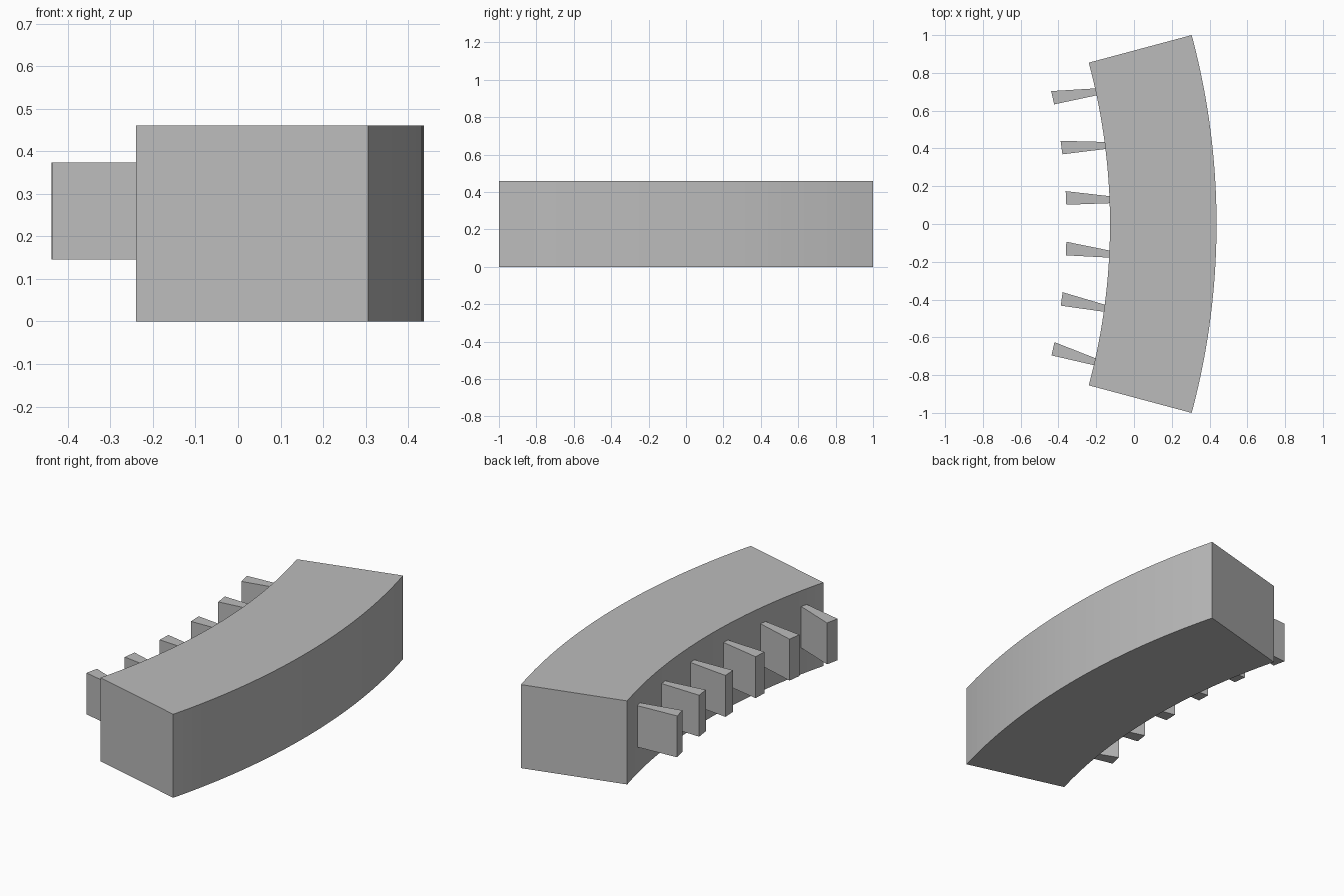
import bpy, bmesh
from math import sin, cos, radians

cube = bpy.data.objects.get("Cube")
if cube:
    bpy.data.objects.remove(cube, do_unlink=True)

CENTRE_X = -3.427          # centre of the arc
R_IN, R_OUT = 3.3, 3.864
HALF_ANGLE = 15
SEGMENTS = 32

grey = bpy.data.materials.new("plain grey")
grey.use_nodes = True
colour = (0.5, 0.5, 0.5, 1)
grey.diffuse_color = colour
grey.node_tree.nodes["Principled BSDF"].inputs["Base Color"].default_value = colour


def polar(radius, degrees, side=0):
    """Point on the arc, shifted sideways along the tangent."""
    a = radians(degrees)
    return (CENTRE_X + radius * cos(a) - side * sin(a),
            radius * sin(a) + side * cos(a))


def prism(name, outline, z0, z1):
    """Extrude a flat outline upwards into a solid."""
    bm = bmesh.new()
    face = bm.faces.new([bm.verts.new((x, y, z0)) for x, y in outline])
    top = bmesh.ops.extrude_face_region(bm, geom=[face])["geom"]
    verts = [v for v in top if isinstance(v, bmesh.types.BMVert)]
    bmesh.ops.translate(bm, verts=verts, vec=(0, 0, z1 - z0))
    bmesh.ops.recalc_face_normals(bm, faces=bm.faces)
    mesh = bpy.data.meshes.new(name)
    bm.to_mesh(mesh)
    bm.free()
    mesh.materials.append(grey)
    obj = bpy.data.objects.new(name, mesh)
    bpy.context.collection.objects.link(obj)
    return obj


# Curved block
angles = [HALF_ANGLE * (2 * i / SEGMENTS - 1) for i in range(SEGMENTS + 1)]
outline = [polar(R_OUT, a) for a in angles]
outline += [polar(R_IN, a) for a in reversed(angles)]
prism("curved_block", outline, 0, 0.46)

# Tapered teeth along the inner face, their roots sunk slightly into the block
for i in range(6):
    a = -12.5 + 5 * i
    tooth = [polar(3.07, a, -0.032), polar(3.31, a, -0.034),
             polar(3.31, a, 0.002), polar(3.07, a, 0.04)]
    prism(f"tooth_{i + 1}", tooth, 0.145, 0.373)
